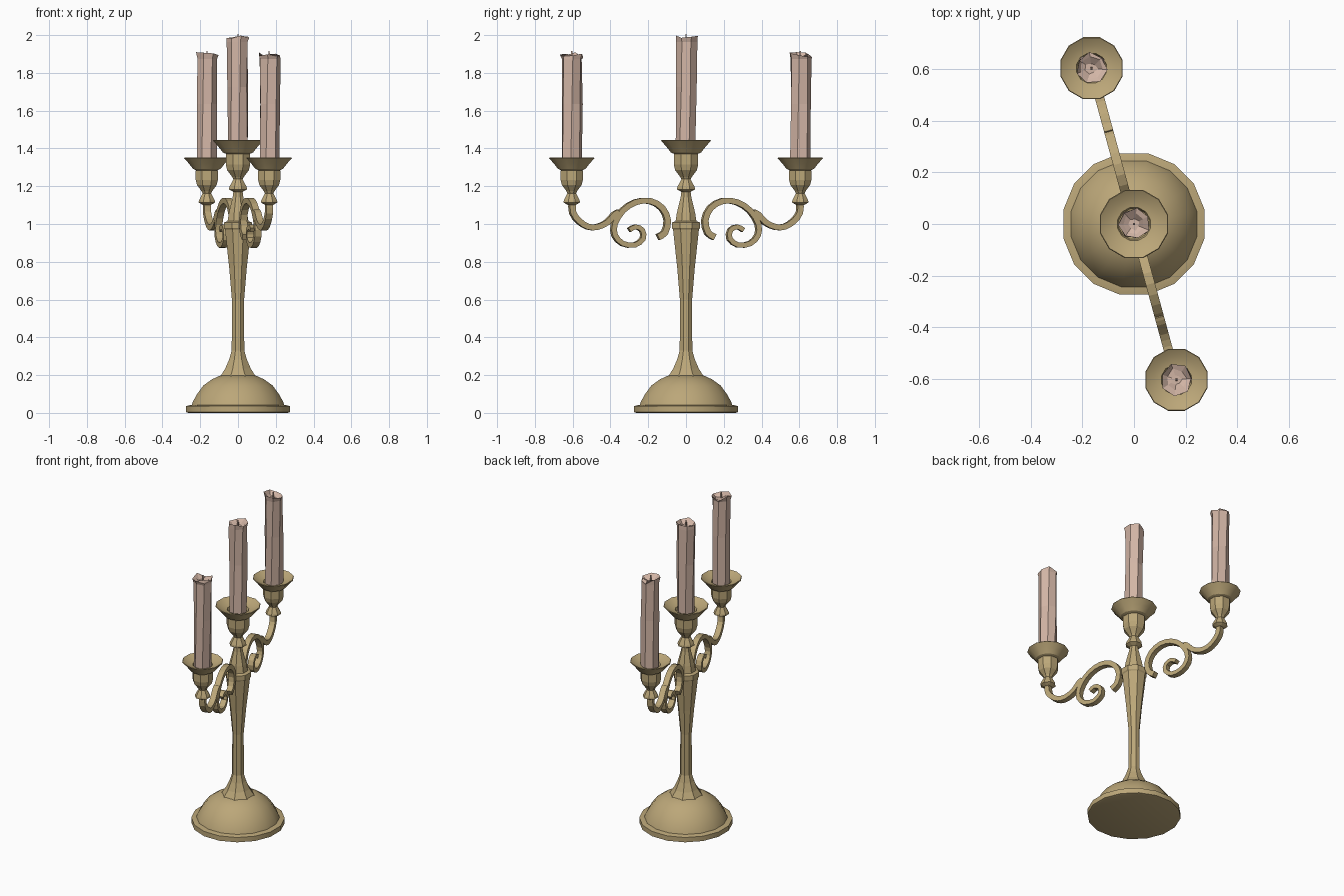
import bpy, bmesh, math, random
from mathutils import Vector, Matrix

if "Cube" in bpy.data.objects:
    bpy.data.objects.remove(bpy.data.objects["Cube"])

random.seed(4)


def material(name, rgb):
    m = bpy.data.materials.new(name)
    m.diffuse_color = (*rgb, 1)
    m.use_nodes = True
    m.node_tree.nodes["Principled BSDF"].inputs["Base Color"].default_value = m.diffuse_color
    return m


BRASS = material("aged brass", (0.50, 0.385, 0.19))
WAX = material("pale pink wax", (0.65, 0.465, 0.38))


def finish(bm, name, mat, smooth=None):
    bmesh.ops.recalc_face_normals(bm, faces=bm.faces)
    me = bpy.data.meshes.new(name)
    bm.to_mesh(me)
    bm.free()
    me.materials.append(mat)
    if smooth:
        for p in me.polygons:
            p.use_smooth = True
        me.set_sharp_from_angle(angle=math.radians(smooth))
    ob = bpy.data.objects.new(name, me)
    bpy.context.collection.objects.link(ob)
    return ob


def skin(bm, rings):
    # bridge successive closed rings and cap both ends
    vs = [[bm.verts.new(p) for p in r] for r in rings]
    for a, b in zip(vs, vs[1:]):
        n = len(a)
        for i in range(n):
            bm.faces.new((a[i], a[(i + 1) % n], b[(i + 1) % n], b[i]))
    bm.faces.new(vs[0][::-1])
    bm.faces.new(vs[-1])


def turned(name, profile, sides, x=0, y=0, z=0, smooth=None, mat=BRASS):
    bm = bmesh.new()
    ang = [2 * math.pi * (i + 0.5) / sides for i in range(sides)]
    skin(bm, [[(x + r * math.cos(a), y + r * math.sin(a), z + h) for a in ang]
              for r, h in profile])
    return finish(bm, name, mat, smooth)


def spline(pts, steps=3):
    # Catmull-Rom smoothing of a short path of (radius, height) points
    p = [Vector(q) for q in pts]
    p = [2 * p[0] - p[1]] + p + [2 * p[-1] - p[-2]]
    out = []
    for i in range(1, len(p) - 2):
        a, b, c, d = p[i - 1:i + 3]
        for k in range(steps):
            t = k / steps
            out.append(0.5 * (2 * b + (c - a) * t + (2 * a - 5 * b + 4 * c - d) * t * t
                              + (3 * b - a - 3 * c + d) * t ** 3))
    return out + [p[-2]]


def ribbon(name, pts, direction, start, end, steps=2):
    # square bar swept along a path in a vertical plane
    path = spline(pts, steps)
    side = Vector((-direction.y, direction.x, 0))
    up = Vector((0, 0, 1))
    rings = []
    for i, p in enumerate(path):
        t = (path[min(i + 1, len(path) - 1)] - path[max(i - 1, 0)]).normalized()
        n = direction * -t.y + up * t.x
        c = direction * p.x + up * p.y
        h = start + (end - start) * i / (len(path) - 1)
        w = side * 0.018
        rings.append([c + n * h + w, c + n * h - w, c - n * h - w, c - n * h + w])
    bm = bmesh.new()
    skin(bm, rings)
    return finish(bm, name, BRASS)


def candle(name, x, y, z0, z1, turn):
    # seven-sided, slightly lumpy candle with a melted hollow top
    n = 7
    bm = bmesh.new()
    rings = []
    for f, r in ((0, .056), (.55, .056), (.94, .057), (1, .060), (.985, .042), (.945, .022)):
        ring = []
        for i in range(n):
            a = turn + 2 * math.pi * i / n + 0.2 * f
            rr = r + random.uniform(-.005, .005)
            dz = random.uniform(-.032, 0) if f in (1, .985) else 0
            ring.append((x + rr * math.cos(a), y + rr * math.sin(a), z0 + (z1 - z0) * f + dz))
        rings.append(ring)
    skin(bm, rings)
    finish(bm, name, WAX)
    turned(name + "_wick", [(.006, 0), (.004, .045)], 4, x, y, z1 - .04, mat=WAX)


# round foot and dome
turned("foot_rim", [(.268, 0), (.28, .004), (.28, .036), (.255, .042)], 16, smooth=30)
turned("foot_dome", [(.25, .04), (.243, .06), (.222, .098), (.187, .145), (.14, .178), (.095, .198)],
       16, smooth=32)

# faceted column with collar and tapered neck
turned("column", [(.10, .195), (.073, .235), (.05, .285), (.036, .33), (.035, .60), (.05, .765),
                  (.074, .97), (.08, .978), (.08, 1.008), (.06, 1.015), (.052, 1.06),
                  (.03, 1.145), (.026, 1.175)], 8)

# socket with knob, cup and drip dish; heights are relative to the dish rim
SOCKET = [(.026, -.275), (.052, -.262), (.05, -.25), (.027, -.208), (.034, -.195), (.062, -.16),
          (.07, -.13), (.07, -.075)]
DISH = [(.06, -.076), (.083, -.066), (.108, -.035), (.137, -.004), (.134, 0), (.10, -.022),
        (.066, -.03), (.06, -.05)]


def holder(name, x, y, rim, s):
    turned(name + "_cup", [(r * s, h * s) for r, h in SOCKET], 8, x, y, rim)
    turned(name + "_drip_dish", [(r * s, h * s) for r, h in DISH], 12, x, y, rim, smooth=25)


holder("centre", 0, 0, 1.445, 1.0)
candle("centre_candle", 0, 0, 1.39, 2.0, 0.3)

# scrolled side arms, path given as distance from the axis and height
STEM = [(.625, 1.12), (.622, 1.06), (.588, 1.015), (.54, .986), (.49, .984), (.435, 1.008),
        (.395, 1.05), (.37, 1.063)]
SCROLL = [(.155, .93), (.118, .955), (.103, 1.02), (.133, 1.085), (.20, 1.122), (.28, 1.115),
          (.35, 1.07), (.394, 1.0), (.392, .94), (.35, .897), (.285, .888), (.238, .922),
          (.242, .968), (.28, .985), (.313, .968)]
axis = Vector((.165, -.605, 0)).normalized()
for name, d in (("front_arm", axis), ("back_arm", -axis)):
    ribbon(name + "_stem", STEM, d, .016, .015)
    ribbon(name + "_scroll", SCROLL, d, .017, .012)
    e = d * .627
    holder(name, e.x, e.y, 1.352, .91)
    candle(name + "_candle", e.x, e.y, 1.30, 1.91, 0.8 if d is axis else 1.5)
